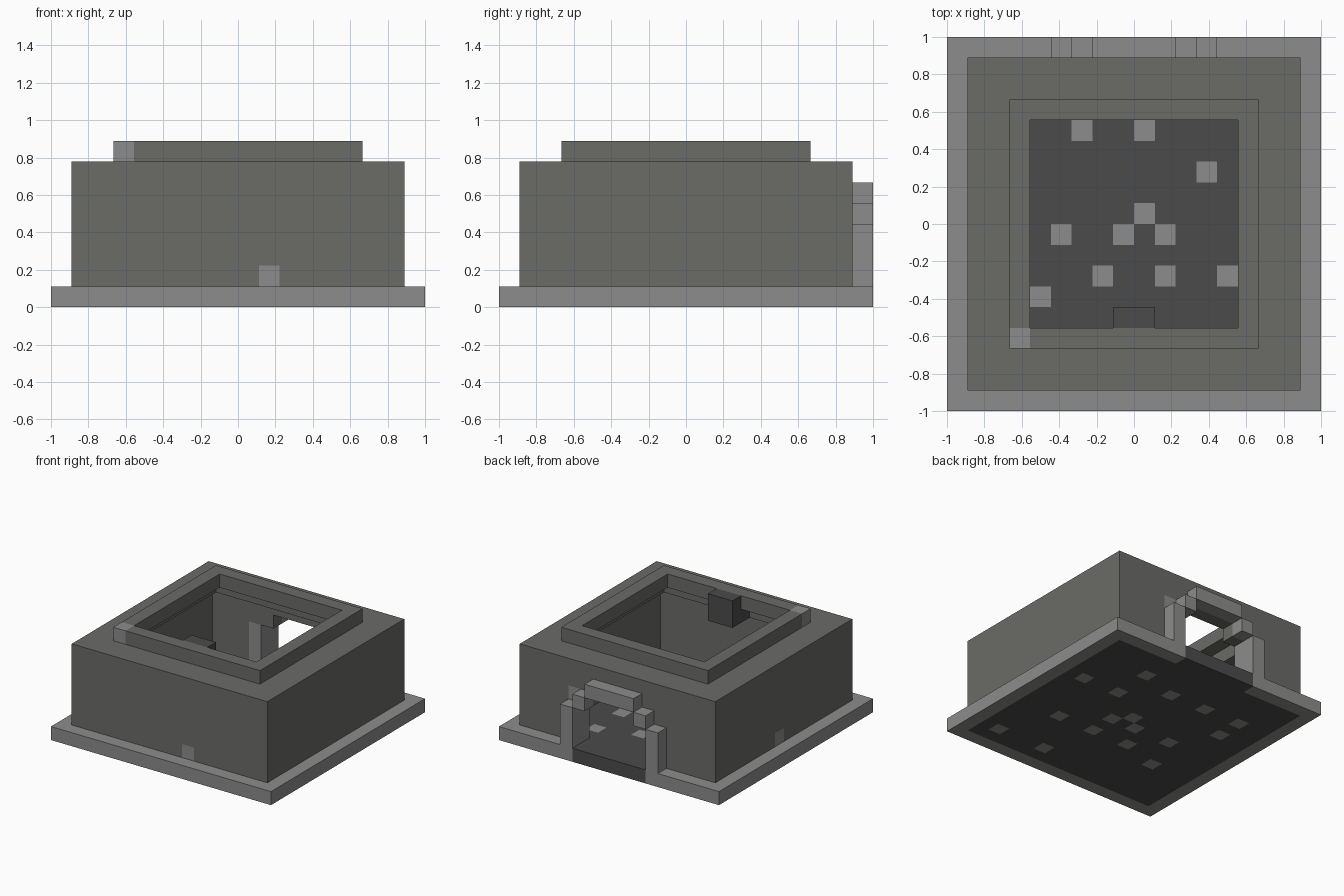
import bpy
import bmesh
from mathutils import Vector

cube = bpy.data.objects.get("Cube")
if cube:
    bpy.data.objects.remove(cube, do_unlink=True)

U = 1 / 9  # one block; all coordinates below are in blocks


def material(name, r, g, b):
    m = bpy.data.materials.new(name)
    m.use_nodes = True
    m.diffuse_color = (r, g, b, 1)
    m.node_tree.nodes["Principled BSDF"].inputs["Base Color"].default_value = (r, g, b, 1)
    return m


LIGHT = material("light stone", .265, .265, .262)
WALL = material("wall stone", .145, .145, .137)
DARK = material("dark stone", .07, .07, .07)


def add_box(bm, lo, hi):
    lo, hi = Vector(lo), Vector(hi)
    verts = bmesh.ops.create_cube(bm, size=1)["verts"]
    for v in verts:
        v.co = [(lo[i] + hi[i]) / 2 + v.co[i] * (hi[i] - lo[i]) for i in range(3)]


def part(name, boxes, mat, light_blocks=()):
    """Join boxes into one object; paint the listed unit blocks light."""
    bm = bmesh.new()
    for lo, hi in boxes:
        add_box(bm, lo, hi)
    for block in light_blocks:
        for axis in range(3):
            normal = Vector([i == axis for i in range(3)])
            for step in range(2):
                bmesh.ops.bisect_plane(bm, geom=bm.verts[:] + bm.edges[:] + bm.faces[:],
                                       plane_co=normal * (block[axis] + step),
                                       plane_no=normal, dist=1e-5)
    for f in bm.faces:
        c = f.calc_center_median()
        f.material_index = int(any(all(-.01 < c[i] - b[i] < 1.01 for i in range(3))
                                   for b in light_blocks))
    bmesh.ops.scale(bm, vec=(U, U, U), verts=bm.verts)
    mesh = bpy.data.meshes.new(name)
    bm.to_mesh(mesh)
    bm.free()
    mesh.materials.append(mat)
    mesh.materials.append(LIGHT)
    obj = bpy.data.objects.new(name, mesh)
    bpy.context.collection.objects.link(obj)
    return obj


def ring(outer, inner, z0, z1):
    """Four boxes forming a square ring."""
    return [((-outer, -outer, z0), (outer, -inner, z1)),
            ((-outer, inner, z0), (outer, outer, z1)),
            ((-outer, -inner, z0), (-inner, inner, z1)),
            ((inner, -inner, z0), (outer, inner, z1))]


def both_sides(boxes):
    """Add the mirror image of each box across x."""
    return boxes + [((-hi[0], lo[1], lo[2]), (-lo[0], hi[1], hi[2])) for lo, hi in boxes]


# Floor with scattered light blocks, and a sill reaching out under the doorway
spots = [(6, 2), (3, 5), (3, 2), (0, 4), (-3, 4), (4, -3), (1, -1), (0, 0), (-1, -1),
         (1, -3), (-2, -3), (-4, -1), (-5, -4), (-6, 4), (-6, 2), (6, -7), (2, -7)]
part("floor", [((-8, -8, 0), (8, 8, 1))], DARK, [(x, y, 0) for x, y in spots])
part("door_sill", [((-3, 8, 0), (3, 9, 1))], DARK)

# Light kerb around the floor, open at the sill
part("base_kerb", both_sides([((3, 8, 0), (9, 9, 1)), ((8, -8, 0), (9, 8, 1))])
     + [((-9, -9, 0), (9, -8, 1))], LIGHT)

# Walls
part("front_wall", [((-8, -8, 1), (8, -7, 6))], WALL, [(1, -8, 1)])
part("left_wall", [((7, -7, 1), (8, 7, 6))], WALL)
part("right_wall", [((-8, -7, 1), (-7, 7, 6))], WALL, [(-8, 0, 1)])
part("back_wall", both_sides([((4, 7, 1), (8, 8, 6)), ((3, 7, 4), (4, 8, 6)),
                              ((2, 7, 4), (3, 8, 6))])
     + [((-2, 7, 5), (2, 8, 6))], WALL, [(3, 7, 4)])

# Stepped arch around the doorway
part("door_jambs", both_sides([((3, 7, 1), (4, 9, 4))]), LIGHT)
part("arch_steps", both_sides([((2, 8, 4), (3, 9, 5))]), LIGHT)
part("arch_lintel", [((-2, 8, 5), (2, 9, 6))], LIGHT)

# Roof stepping in to a raised rim around the opening
part("roof", ring(8, 6, 6, 7), WALL)
part("roof_rim", ring(6, 5, 7, 8), WALL, [(-6, -6, 7)])

# Hanging bracket inside the front of the rim
part("hanging_bracket", [((-1, -5, 6), (1, -4, 8)), ((-1, -6, 6), (1, -5, 7))], DARK)
